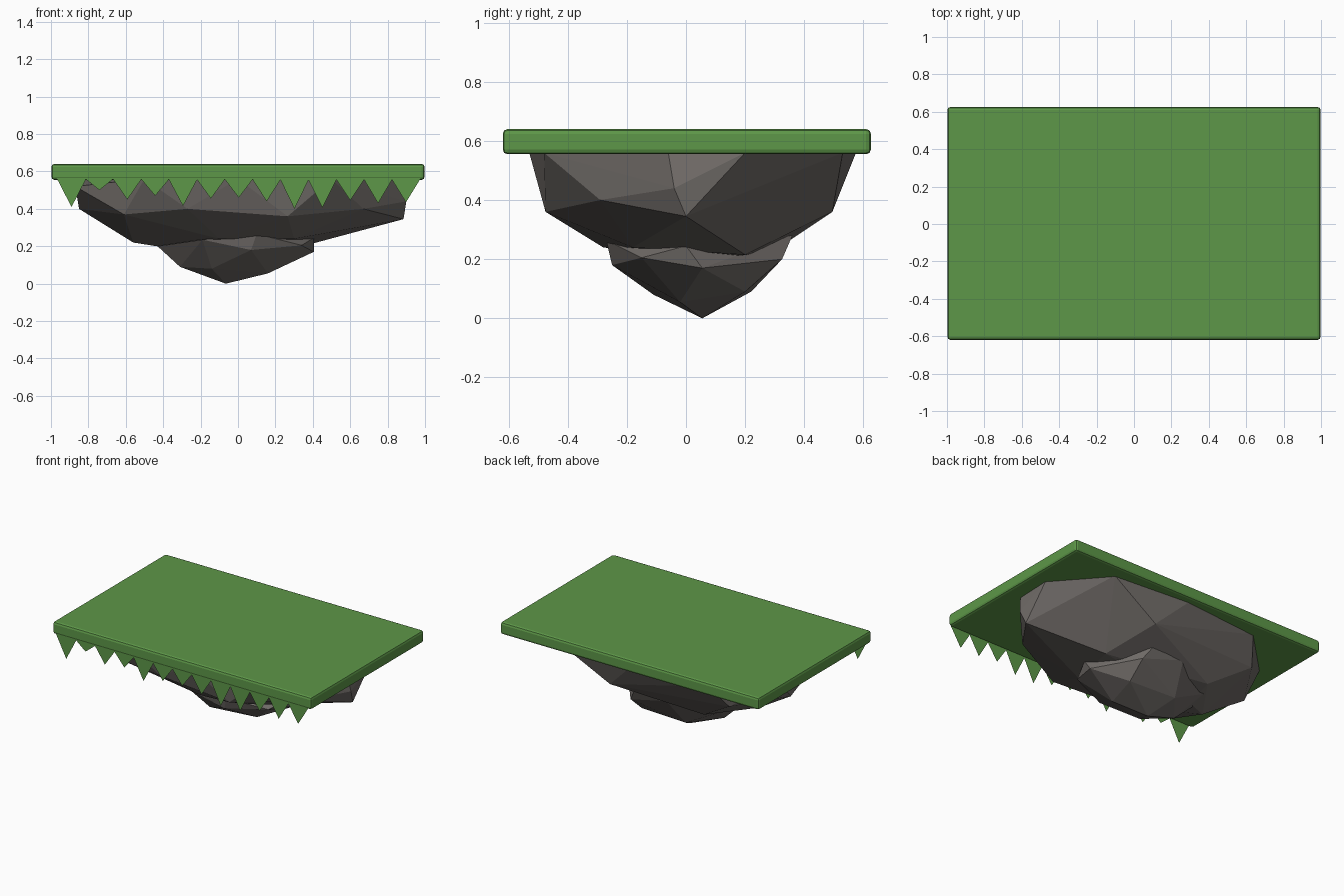
import bpy, bmesh

if "Cube" in bpy.data.objects:
    bpy.data.objects.remove(bpy.data.objects["Cube"])


def material(name, rgb):
    m = bpy.data.materials.new(name)
    m.diffuse_color = (*rgb, 1)
    m.use_nodes = True
    m.node_tree.nodes["Principled BSDF"].inputs["Base Color"].default_value = m.diffuse_color
    return m


green = material("grass green", (0.11, 0.31, 0.065))
stone = material("stone grey", (0.165, 0.15, 0.14))


def finish(name, bm, mat):
    mesh = bpy.data.meshes.new(name)
    bm.to_mesh(mesh)
    bm.free()
    mesh.materials.append(mat)
    ob = bpy.data.objects.new(name, mesh)
    bpy.context.collection.objects.link(ob)
    return ob


def rock(name, points):
    """Faceted boulder: the convex hull of a few corner points."""
    bm = bmesh.new()
    for p in points:
        bm.verts.new(p)
    res = bmesh.ops.convex_hull(bm, input=bm.verts[:])
    loose = [v for v in bm.verts if not v.link_faces]
    bmesh.ops.delete(bm, geom=loose, context='VERTS')
    bmesh.ops.recalc_face_normals(bm, faces=bm.faces[:])
    return finish(name, bm, stone)


# grass slab with rounded edges
bm = bmesh.new()
bmesh.ops.create_cube(bm, size=1)
for v in bm.verts:
    v.co = (v.co.x * 1.995, v.co.y * 1.245 + 0.003, v.co.z * 0.085 + 0.5975)
bmesh.ops.bevel(bm, geom=bm.edges[:], offset=0.016, segments=2,
                profile=0.5, affect='EDGES')
finish("grass_slab", bm, green)

# hanging grass teeth: flat triangles along the front edge
tips = [.41, .50, .45, .47, .415, .455, .46, .44, .40, .405, .445, .43, .435]
bm = bmesh.new()
for i, z in enumerate(tips):
    x = -0.89 + 0.149 * i
    bm.faces.new([bm.verts.new(p) for p in
                  ((x - 0.08, -0.621, 0.565), (x, -0.621, z), (x + 0.08, -0.621, 0.565))])
finish("grass_teeth", bm, green)

# large rock under the slab
rock("upper_rock", [
    # upper rim, tucked into the slab
    (0, -.53, .56), (-.5, -.49, .56), (.5, -.48, .56), (.88, -.06, .56),
    (.89, .2, .56), (.6, .53, .56), (.03, .575, .56), (-.54, .52, .56),
    (-.86, .2, .56), (-.87, -.15, .52),
    # widest belt
    (.265, -.475, .36), (.67, -.29, .40), (.9, -.04, .44), (.885, 0, .345),
    (.24, .495, .36), (-.62, .41, .40), (-.85, .06, .40), (-.61, -.37, .37),
    (-.27, -.47, .40),
    # underside
    (-.56, 0, .22), (-.37, .1, .19), (-.1, -.28, .24), (.4, .2, .215),
    (.3, -.18, .24), (-.35, .3, .23),
])

# small rock at the bottom
rock("lower_rock", [
    (-.065, .055, 0), (.16, -.02, .055), (-.31, .02, .09), (-.14, -.11, .08),
    (-.15, .22, .09), (.2, .2, .09), (.07, -.25, .18), (.405, .055, .17),
    (.405, 0, .245), (.34, -.15, .205), (.2, .325, .2), (-.1, .36, .28),
    (.15, .36, .28), (-.43, .05, .2), (-.4, .2, .22), (-.19, -.25, .235),
    (.1, -.27, .265),
])
